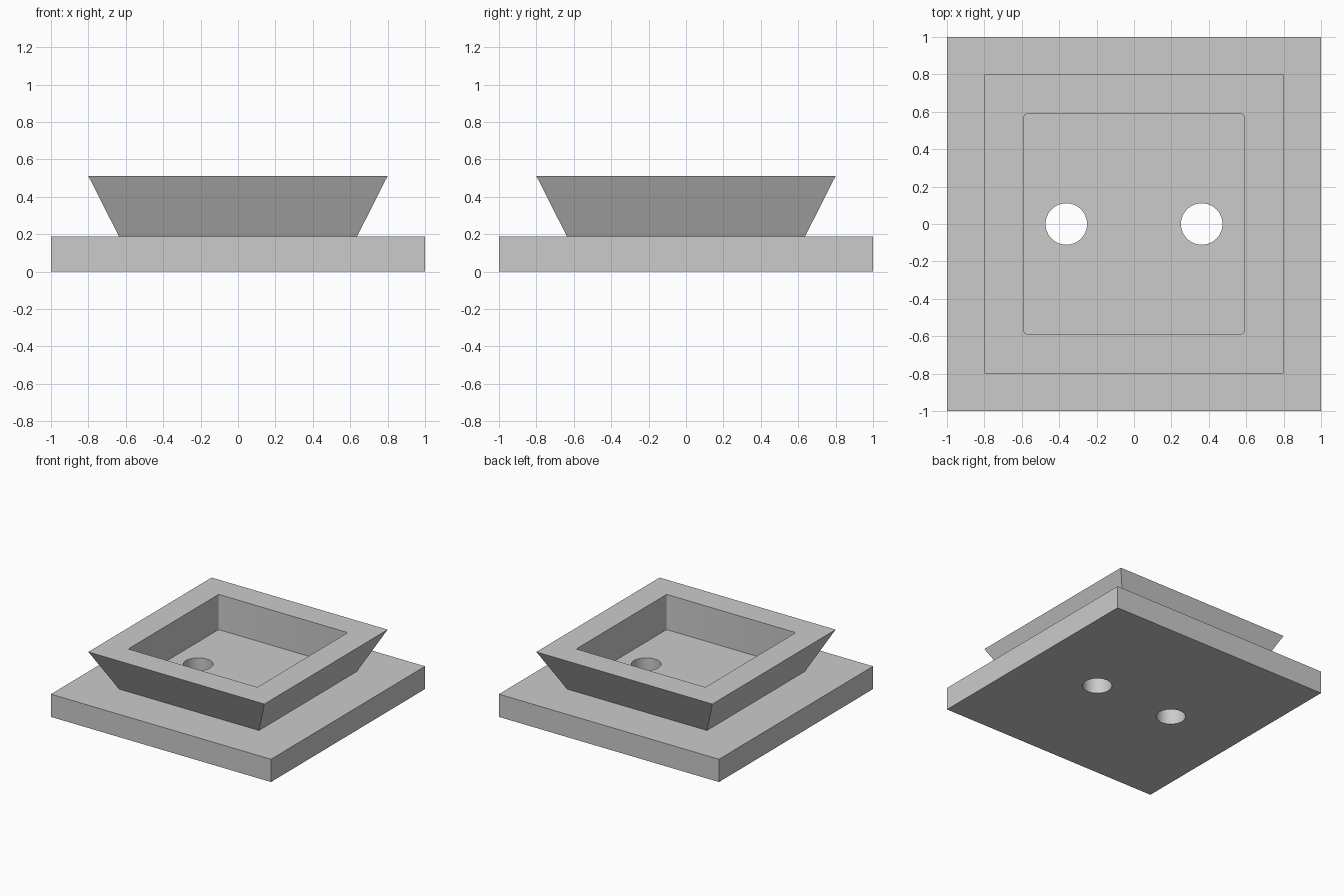
import bpy
import bmesh
import math

if "Cube" in bpy.data.objects:
    bpy.data.objects.remove(bpy.data.objects["Cube"], do_unlink=True)

PLATE_TOP, FLOOR, RIM = 0.187, 0.222, 0.511

grey = bpy.data.materials.new("plain grey")
grey.use_nodes = True
grey.diffuse_color = (0.6, 0.6, 0.6, 1)
grey.node_tree.nodes["Principled BSDF"].inputs["Base Color"].default_value = (0.6, 0.6, 0.6, 1)


def square(half, corner=0.0, steps=3):
    """Outline of a square, with rounded corners if asked."""
    if not corner:
        return [(half, half), (-half, half), (-half, -half), (half, -half)]
    points = []
    for q in range(4):
        mid = math.pi * (q / 2 + 0.25)
        cx, cy = [math.copysign(half - corner, f(mid)) for f in (math.cos, math.sin)]
        for i in range(steps + 1):
            a = math.pi / 2 * (q + i / steps)
            points.append((cx + corner * math.cos(a), cy + corner * math.sin(a)))
    return points


def circle(x, radius, count=48):
    turn = 2 * math.pi / count
    return [(x + radius * math.cos(turn * i), radius * math.sin(turn * i)) for i in range(count)]


def solid(name, lower, upper, z0, z1):
    """Closed solid between two matching outlines."""
    bm = bmesh.new()
    rings = [[bm.verts.new((x, y, z)) for x, y in ring] for ring, z in ((lower, z0), (upper, z1))]
    bm.faces.new(rings[0][::-1])
    bm.faces.new(rings[1])
    n = len(lower)
    for i in range(n):
        j = (i + 1) % n
        bm.faces.new((rings[0][i], rings[0][j], rings[1][j], rings[1][i]))
    mesh = bpy.data.meshes.new(name)
    bm.to_mesh(mesh)
    bm.free()
    mesh.materials.append(grey)
    obj = bpy.data.objects.new(name, mesh)
    bpy.context.collection.objects.link(obj)
    return obj


def combine(target, other, operation):
    mod = target.modifiers.new(other.name, 'BOOLEAN')
    mod.operation, mod.solver, mod.object = operation, 'EXACT', other
    bpy.context.view_layer.objects.active = target
    bpy.ops.object.modifier_apply(modifier=mod.name)
    bpy.data.objects.remove(other, do_unlink=True)


# Base plate with a flared tray standing on it
body = solid("base_plate_with_tray", square(1), square(1), 0, PLATE_TOP)
sink = 0.02
slope = (0.8 - 0.636) / (RIM - PLATE_TOP)
tray = solid("tray", square(0.636 - slope * sink), square(0.8), PLATE_TOP - sink, RIM)
combine(body, tray, 'UNION')

# Square pocket in the tray
pocket = square(0.587, 0.01)
combine(body, solid("pocket", pocket, pocket, FLOOR, RIM + 0.1), 'DIFFERENCE')

# Two round holes right through the floor
for side in (-1, 1):
    ring = circle(side * 0.362, 0.111)
    combine(body, solid("hole", ring, ring, -0.1, RIM), 'DIFFERENCE')

# Smooth hole walls, sharp edges elsewhere
bpy.ops.object.select_all(action='DESELECT')
body.select_set(True)
bpy.context.view_layer.objects.active = body
bpy.ops.object.shade_smooth_by_angle(angle=math.radians(25))
